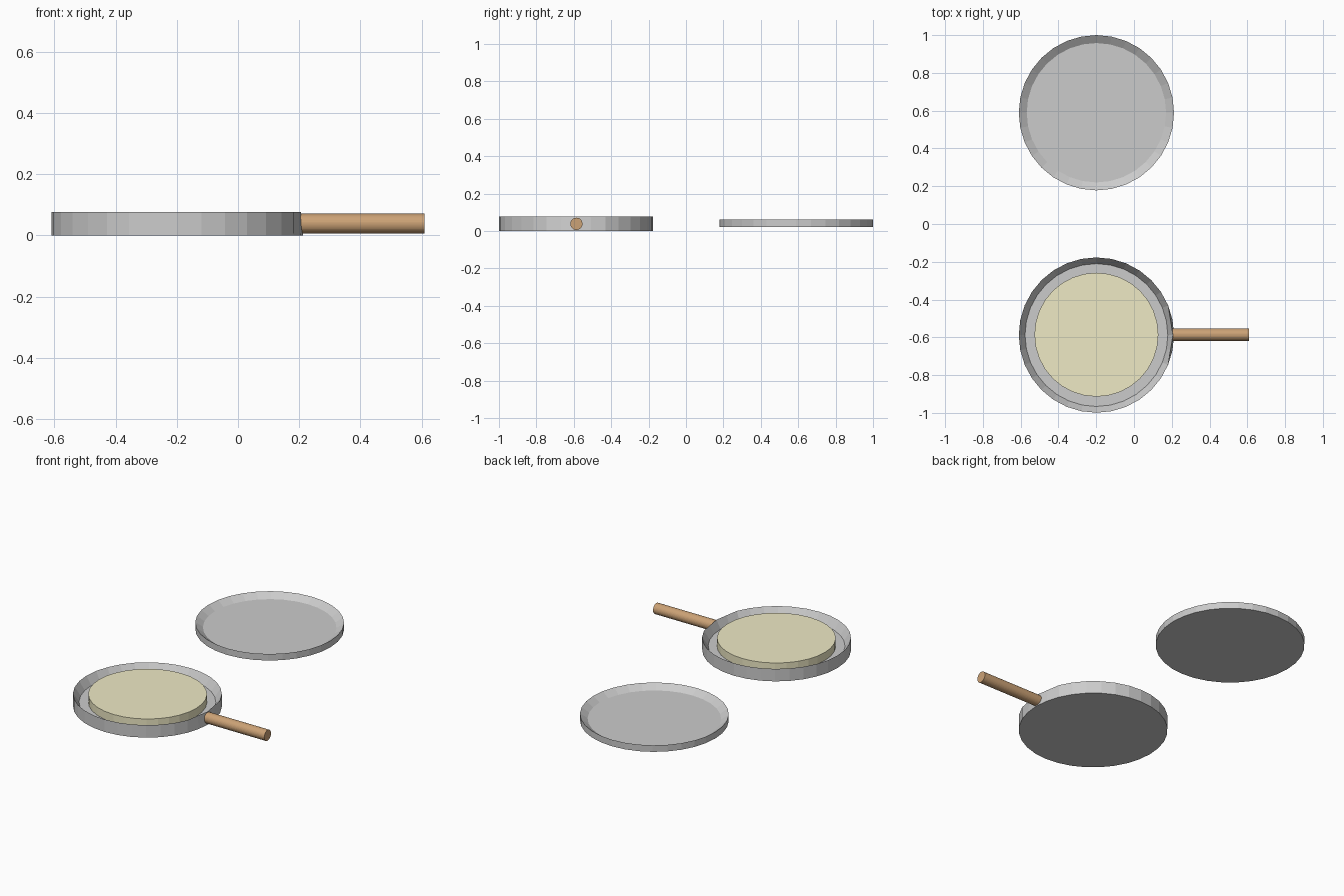
import bpy, bmesh, math

if "Cube" in bpy.data.objects:
    bpy.data.objects.remove(bpy.data.objects["Cube"])

SEGS = 32
R = 0.411
CX = -0.199


def material(name, color):
    m = bpy.data.materials.new(name)
    m.diffuse_color = (*color, 1)
    m.use_nodes = True
    m.node_tree.nodes["Principled BSDF"].inputs["Base Color"].default_value = m.diffuse_color
    return m


def lathe(name, profile, loc, mat, dent=False):
    """Closed solid of revolution; first and last rings are capped."""
    bm = bmesh.new()
    rings = []
    for r, z in profile:
        ring = []
        for i in range(SEGS):
            a = 2 * math.pi * i / SEGS
            ring.append(bm.verts.new((r * math.cos(a), r * math.sin(a), z)))
        rings.append(ring)
    for lo, hi in zip(rings, rings[1:]):
        for i in range(SEGS):
            j = (i + 1) % SEGS
            bm.faces.new((lo[i], lo[j], hi[j], hi[i]))
    bm.faces.new(rings[0][::-1])
    bm.faces.new(rings[-1])
    if dent:
        # rim pinched straight beside the handle
        rim = rings[1]
        rim[0].co.x -= 0.006
        for i, j in ((1, 2), (-1, -2)):
            rim[i].co = (rim[0].co + rim[j].co) / 2
    bmesh.ops.recalc_face_normals(bm, faces=bm.faces)
    me = bpy.data.meshes.new(name)
    bm.to_mesh(me)
    bm.free()
    ob = bpy.data.objects.new(name, me)
    ob.location = loc
    bpy.context.collection.objects.link(ob)
    me.materials.append(mat)
    return ob


pan_grey = material("pan_grey", (0.58, 0.58, 0.6))
lid_grey = material("lid_grey", (0.7, 0.7, 0.7))
wood = material("wood", (0.6, 0.36, 0.18))
batter = material("batter", (0.86, 0.82, 0.56))

# pan: upright outer wall, sharp rim, sloped inner wall
lathe("pan", [(R, 0), (R, 0.076), (0.378, 0.025)], (CX, -0.588, 0), pan_grey, dent=True)

# lid: same form, shallower
lathe("lid", [(R, 0.02), (R, 0.06), (0.369, 0.031)], (CX, 0.589, 0), lid_grey)

# pancake lying in the pan
lathe("pancake", [(0.328, 0.022), (0.328, 0.074)], (CX, -0.586, 0), batter)

# handle: rod along x
x0, x1 = 0.203, 0.61
bpy.ops.mesh.primitive_cylinder_add(vertices=32, radius=0.0325, depth=x1 - x0,
                                    location=((x0 + x1) / 2, -0.586, 0.038),
                                    rotation=(0, math.pi / 2, 0))
handle = bpy.context.object
handle.name = "handle"
handle.data.materials.append(wood)
